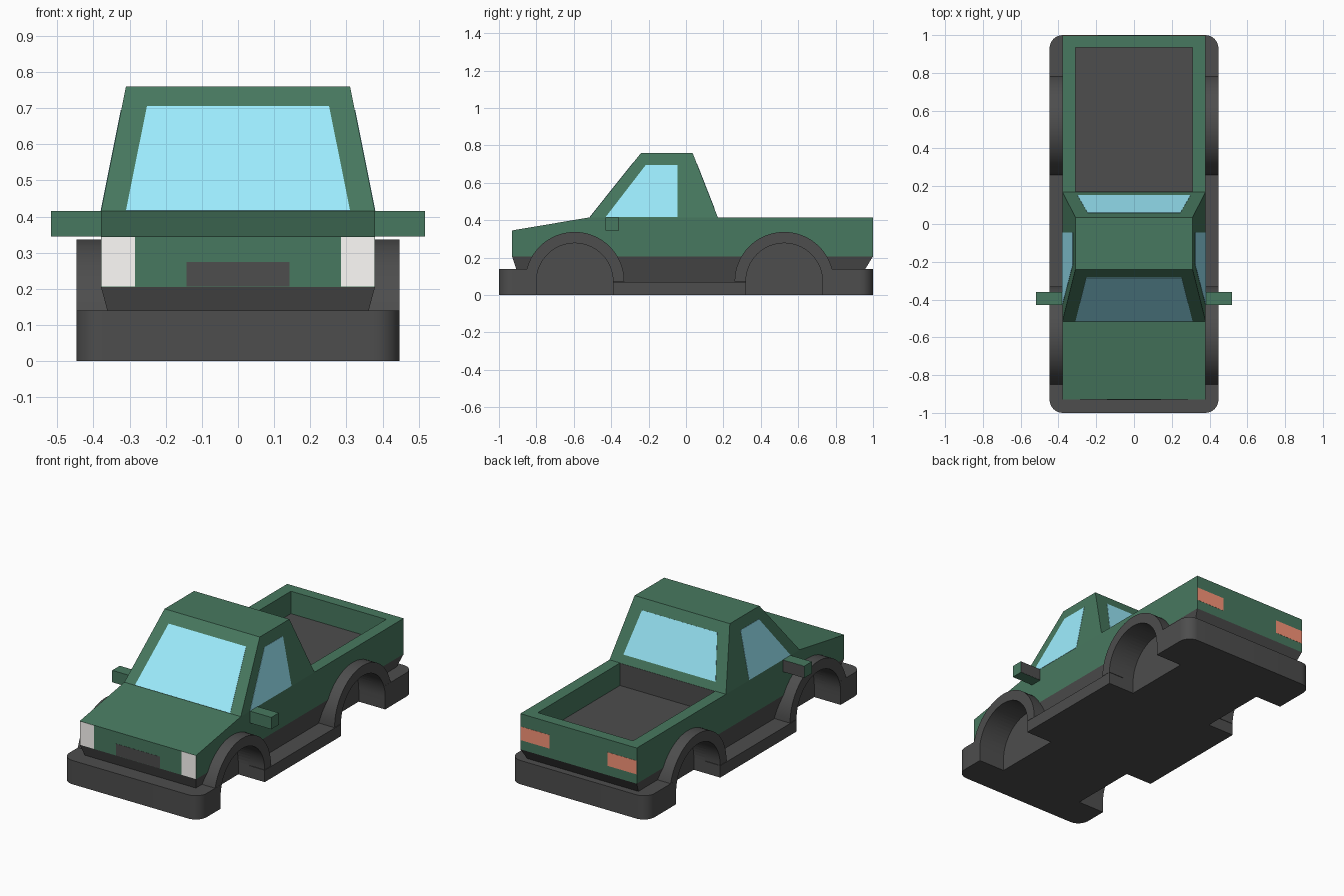
import bpy, bmesh, math
from mathutils import Vector

if "Cube" in bpy.data.objects:
    bpy.data.objects.remove(bpy.data.objects["Cube"])


def material(name, rgb):
    m = bpy.data.materials.new(name)
    m.diffuse_color = (*rgb, 1)
    m.use_nodes = True
    m.node_tree.nodes["Principled BSDF"].inputs["Base Color"].default_value = m.diffuse_color
    return m


GREEN = material("green_paint", (0.064, 0.19, 0.115))
DARK = material("dark_plastic", (0.075, 0.075, 0.075))
GLASS = material("window_glass", (0.34, 0.85, 1.0))
WHITE = material("lamp_white", (1.0, 0.98, 0.95))
RED = material("lamp_red", (0.95, 0.30, 0.19))


def finish(name, bm, mat):
    bmesh.ops.recalc_face_normals(bm, faces=bm.faces)
    me = bpy.data.meshes.new(name)
    bm.to_mesh(me)
    bm.free()
    ob = bpy.data.objects.new(name, me)
    bpy.context.collection.objects.link(ob)
    me.materials.append(mat)
    return ob


def hull(name, pts, mat):
    bm = bmesh.new()
    for p in pts:
        bm.verts.new(p)
    bmesh.ops.convex_hull(bm, input=bm.verts)
    bmesh.ops.dissolve_limit(bm, angle_limit=0.01, verts=bm.verts, edges=bm.edges)
    return finish(name, bm, mat)


def box(name, x, y, z, mat):
    return hull(name, [(a, b, c) for a in x for b in y for c in z], mat)


def prism(name, outline, x0, x1, mat, corner=0):
    """Extrude a (y, z) outline along x; optionally round the plan corners."""
    bm = bmesh.new()
    f = bm.faces.new([bm.verts.new((x0, y, z)) for y, z in outline])
    ex = bmesh.ops.extrude_face_region(bm, geom=[f])
    for v in ex["geom"]:
        if isinstance(v, bmesh.types.BMVert):
            v.co.x = x1
    if corner:
        edges = []
        for e in bm.edges:
            a, b = (v.co for v in e.verts)
            if abs(abs(a.y) - 1) < 1e-4 and (a.xy - b.xy).length < 1e-4:
                edges.append(e)
        bmesh.ops.bevel(bm, geom=edges, offset=corner, segments=8,
                        profile=0.5, affect='EDGES')
    return finish(name, bm, mat)


def panel(name, pts, mat):
    """Thin plate lying on the surface through four points."""
    p = [Vector(q) for q in pts]
    n = (p[1] - p[0]).cross(p[2] - p[0]).normalized() * 0.0015
    return hull(name, [q + n for q in p] + [q - n for q in p], mat)


def cut(ob, cutter):
    """Subtract the cutter; the cut faces take the cutter's material."""
    bpy.context.view_layer.objects.active = ob
    m = ob.modifiers.new("cut", 'BOOLEAN')
    m.operation, m.solver, m.object = 'DIFFERENCE', 'EXACT', cutter
    m.material_mode = 'TRANSFER'
    bpy.ops.object.modifier_apply(modifier=m.name)


def arc(yc, r, zc=0.072, n=32):
    return [(yc - r * math.cos(math.pi * i / n), zc + r * math.sin(math.pi * i / n))
            for i in range(n + 1)]


WHEELS = {"front": -0.595, "rear": 0.525}
SIDES = {"right": 1, "left": -1}
FLOOR = 0.282

# Lower slab: bumpers and side sills
slab = prism("bumper_and_sill",
             [(-1, 0), (-1, 0.14), (-0.6, 0.14), (-0.6, 0.07), (0.53, 0.07),
              (0.53, 0.14), (1, 0.14), (1, 0)], -0.447, 0.447, DARK, corner=0.07)

# Tapered underbody
under = hull("underbody",
             [(sx * x, y, z) for sx in (-1, 1)
              for x, y, z in ((0.34, -0.88, 0.06), (0.34, 0.91, 0.06),
                              (0.379, -0.93, 0.205), (0.379, 0.999, 0.205))], DARK)

# Painted body with the bed opening cut out
body = prism("body", [(-0.93, 0.205), (-0.93, 0.345), (-0.515, 0.415),
                      (0.999, 0.415), (0.999, 0.205)], -0.379, 0.379, GREEN)
bed = box("bed_cutter", (-0.31, 0.31), (0.17, 0.935), (FLOOR, 0.6), GREEN)
cut(body, bed)

# Wheel arches and dark wheel wells
cutters, smooth = [bed], [slab]
for end, yc in WHEELS.items():
    for side, s in SIDES.items():
        well = prism("well_cutter", [(yc - 0.205, -0.1)] + arc(yc, 0.205)
                     + [(yc + 0.205, -0.1)], s * 0.275, s * 0.6, DARK)
        arch = prism(f"{end}_{side}_wheel_arch", arc(yc, 0.265),
                     s * 0.34, s * 0.4465, DARK)
        for ob in (arch, slab, under, body):
            cut(ob, well)
        cutters.append(well)
        smooth.append(arch)
for c in cutters:
    bpy.data.objects.remove(c)

# Dark lining of the bed: floor and front wall
box("bed_floor", (-0.31, 0.31), (0.17, 0.935), (FLOOR - 0.001, FLOOR + 0.001), DARK)
box("bed_front_wall", (-0.31, 0.31), (0.169, 0.1715), (FLOOR, 0.414), DARK)

# Cab
hull("cab", [(s * x, y, z) for s in (-1, 1)
             for x, y, z in ((0.379, -0.515, 0.415), (0.379, 0.17, 0.415),
                             (0.31, -0.24, 0.76), (0.31, 0.035, 0.76))], GREEN)


def up(z):
    return (z - 0.415) / 0.345


# Windows lying on the cab's sloping faces
def cross_window(name, z0, x0, z1, x1, y_base, y_run):
    panel(name, [(x, y_base + y_run * up(z), z)
                 for x, z in ((-x0, z0), (x0, z0), (x1, z1), (-x1, z1))], GLASS)


cross_window("windshield", 0.416, 0.31, 0.705, 0.252, -0.515, 0.275)
cross_window("rear_window", 0.46, 0.30, 0.70, 0.245, 0.17, -0.135)

for side, s in SIDES.items():
    panel(f"{side}_side_window",
          [(s * (0.379 - 0.069 * up(z)), y, z) for y, z in
           ((-0.43, 0.416), (-0.045, 0.416), (-0.045, 0.695), (-0.215, 0.695))], GLASS)
    # Door mirror with a dark rear face
    box(f"{side}_mirror", (s * 0.37, s * 0.518), (-0.43, -0.36), (0.345, 0.415), GREEN)
    box(f"{side}_mirror_face", (s * 0.375, s * 0.517), (-0.365, -0.359),
        (0.346, 0.414), DARK)
    # Lamps
    box(f"{side}_headlight", (s * 0.285, s * 0.378), (-0.931, -0.92), (0.206, 0.344), WHITE)
    box(f"{side}_tail_light", (s * 0.19, s * 0.378), (0.98, 1.0), (0.26, 0.34), RED)

# Grille
box("grille", (-0.143, 0.143), (-0.931, -0.92), (0.206, 0.275), DARK)

# Smooth the rounded parts only
for ob in bpy.context.view_layer.objects:
    ob.select_set(ob in smooth)
bpy.context.view_layer.objects.active = slab
bpy.ops.object.shade_smooth_by_angle(angle=math.radians(30))
